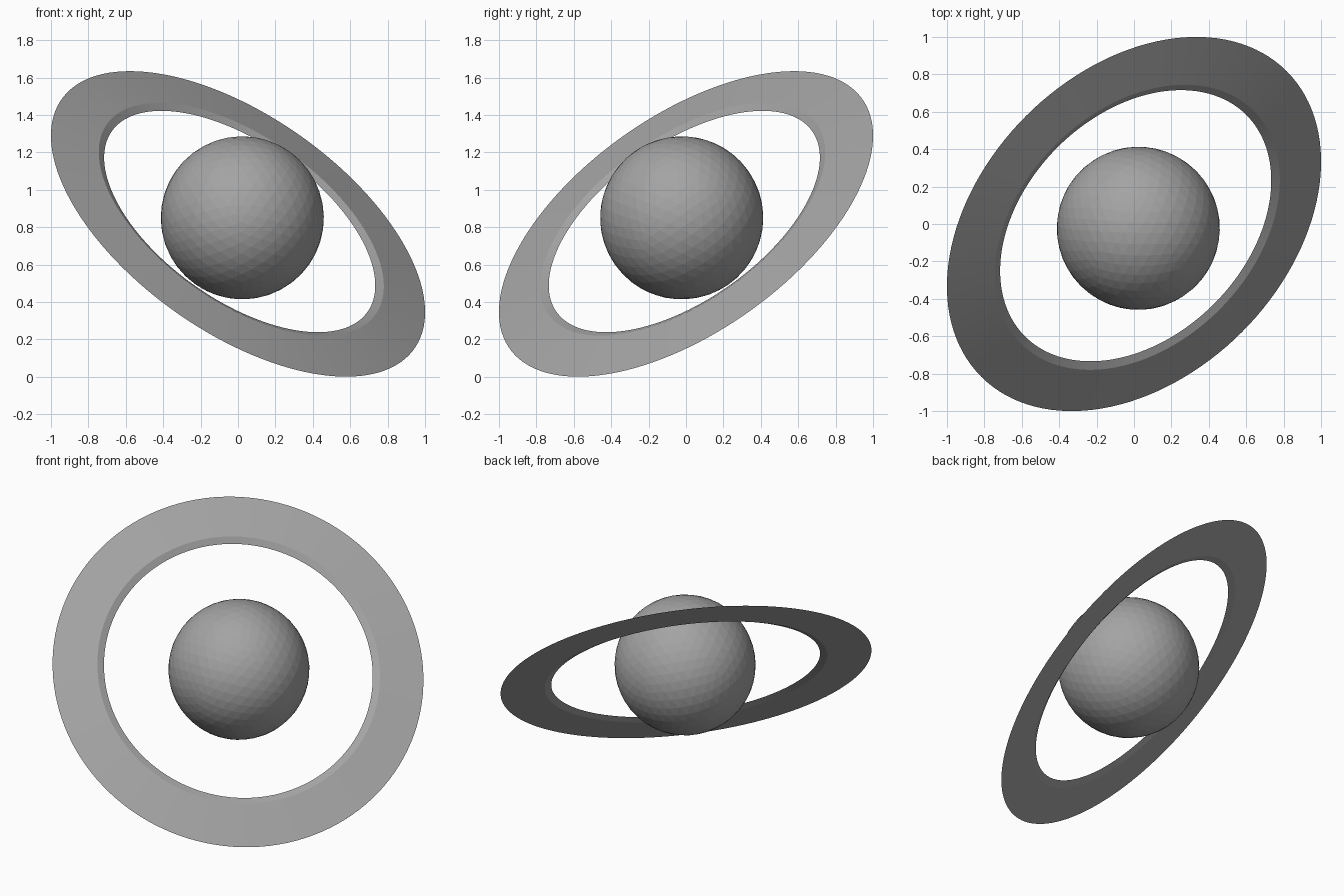
import bpy, bmesh, math
from mathutils import Vector

if "Cube" in bpy.data.objects:
    bpy.data.objects.remove(bpy.data.objects["Cube"])

NORMAL = Vector((0.5, -0.5, 0.7071)).normalized()
CENTRE = Vector((0, 0, 0.8175))
ROT = NORMAL.to_track_quat('Z', 'Y')

# Dark grey shared by both parts
grey = bpy.data.materials.new("dark_grey")
grey.diffuse_color = (0.37, 0.37, 0.37, 1)
grey.use_nodes = True
grey.node_tree.nodes["Principled BSDF"].inputs["Base Color"].default_value = grey.diffuse_color


def add_object(name, bm, location):
    mesh = bpy.data.meshes.new(name)
    bm.to_mesh(mesh)
    bm.free()
    mesh.materials.append(grey)
    ob = bpy.data.objects.new(name, mesh)
    bpy.context.collection.objects.link(ob)
    ob.rotation_mode = 'QUATERNION'
    ob.rotation_quaternion = ROT
    ob.location = location
    return ob


# Planet: faceted ball, set slightly above the ring plane
bm = bmesh.new()
bmesh.ops.create_icosphere(bm, subdivisions=4, radius=0.436)
add_object("planet", bm, CENTRE + NORMAL * 0.046)

# Ring: thin wedge profile (radius, height) swept around the tilted axis
profile = [(1.155, 0.0), (0.88, 0.035), (0.837, 0.018), (0.88, 0.0)]
steps = 128
bm = bmesh.new()
loops = []
for i in range(steps):
    a = 2 * math.pi * i / steps
    loops.append([bm.verts.new((r * math.cos(a), r * math.sin(a), h)) for r, h in profile])
n = len(profile)
for i in range(steps):
    p, q = loops[i], loops[(i + 1) % steps]
    for j in range(n):
        k = (j + 1) % n
        bm.faces.new((p[j], q[j], q[k], p[k]))
bmesh.ops.recalc_face_normals(bm, faces=bm.faces)
ring = add_object("ring", bm, CENTRE)

bpy.context.view_layer.objects.active = ring
ring.select_set(True)
bpy.ops.object.shade_smooth_by_angle(angle=math.radians(20))
